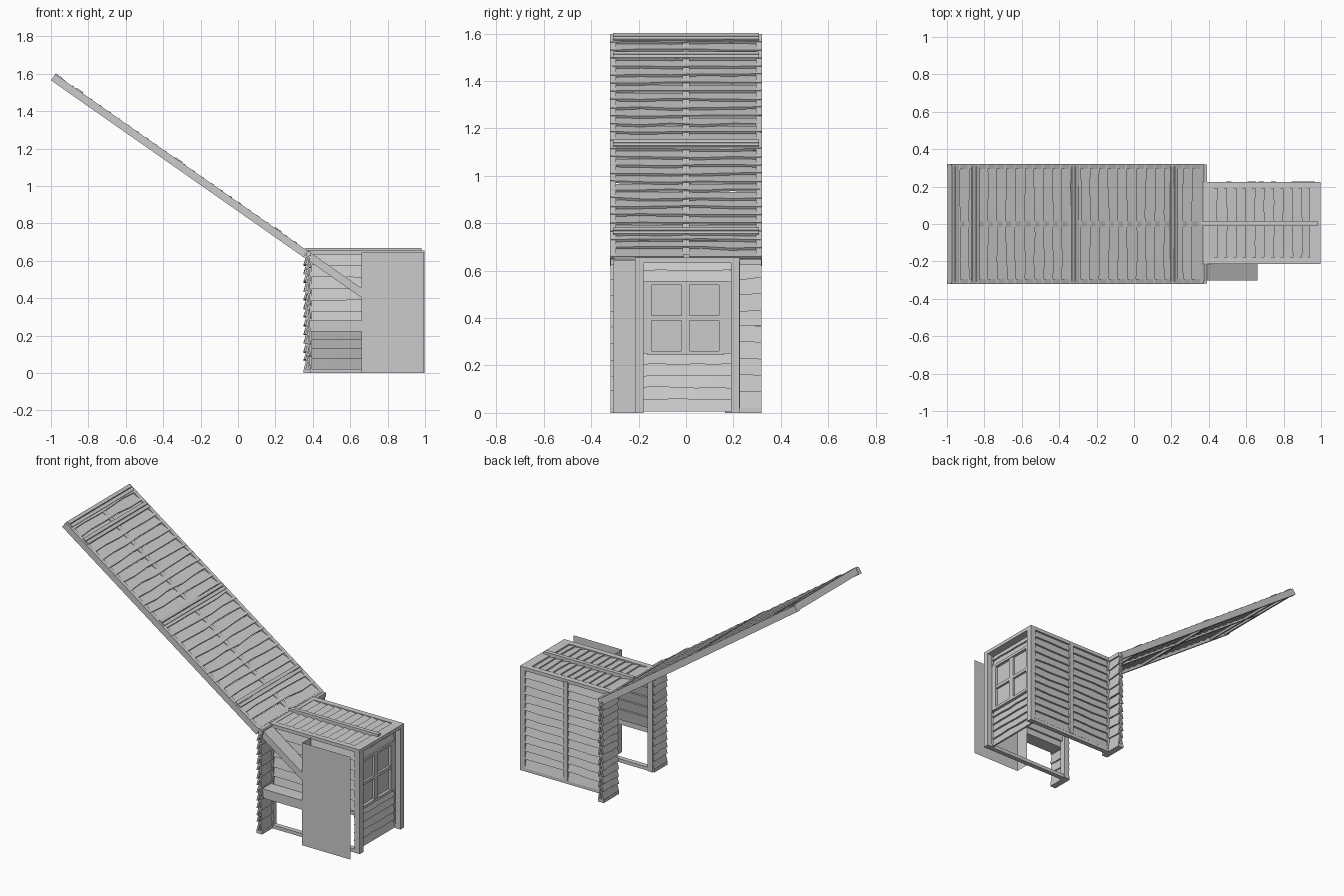
import bpy, bmesh, math, random
from mathutils import Vector, Matrix

if "Cube" in bpy.data.objects:
    bpy.data.objects.remove(bpy.data.objects["Cube"])

random.seed(4)
X, Y, Z = Vector((1, 0, 0)), Vector((0, 1, 0)), Vector((0, 0, 1))


def frame(origin, u, v, w):
    """Local frame: u along the boards, v across them, w outward."""
    m = Matrix((u, v, w)).transposed().to_4x4()
    m.translation = origin
    return m


def finish(name, bm):
    bmesh.ops.recalc_face_normals(bm, faces=bm.faces)
    me = bpy.data.meshes.new(name)
    bm.to_mesh(me)
    bm.free()
    ob = bpy.data.objects.new(name, me)
    bpy.context.collection.objects.link(ob)
    return ob


def loft(bm, rings):
    """Skin a list of closed rings and cap both ends."""
    vs = [[bm.verts.new(p) for p in r] for r in rings]
    n = len(vs[0])
    for a, b in zip(vs, vs[1:]):
        for i in range(n):
            bm.faces.new((a[i], a[(i + 1) % n], b[(i + 1) % n], b[i]))
    bm.faces.new(vs[0])
    bm.faces.new(vs[-1][::-1])


def boxes(name, items, m=Matrix()):
    """One object of several boxes, each (u0, u1, v0, v1, w0, w1)."""
    bm = bmesh.new()
    for a, b, c, d, e, f in items:
        loft(bm, [[m @ Vector(p) for p in ((u, c, e), (u, d, e), (u, d, f), (u, c, f))]
                  for u in (a, b)])
    return finish(name, bm)


def planks(name, m, u0, u1, v0, v1, n, w0, w1, wave=0.007):
    """Overlapping weathered boards with uneven lower edges."""
    bm = bmesh.new()
    pitch = (v1 - v0) / n
    t = (w1 - w0) * 0.45
    segs = 5 if u1 - u0 > 0.2 else 2
    for i in range(n):
        lo, hi = v0 + i * pitch, min(v0 + (i + 1.15) * pitch, v1)
        rings = []
        for k in range(segs + 1):
            u = u0 + (u1 - u0) * k / segs
            a = lo + (random.uniform(0, wave) if i else 0)
            top = w1 - random.uniform(0, 0.1) * t
            rings.append([m @ Vector(p) for p in
                          ((u, a, top - t), (u, hi, w0), (u, hi, w0 + t), (u, a, top))])
        loft(bm, rings)
    return finish(name, bm)


# Main hut extents
X0, X1, Y0, Y1, H = 0.36, 0.998, -0.215, 0.225, 0.655

# Corner posts and rails
boxes("hut_posts", [(x, x + 0.035, y, y + 0.035, 0, H - 0.02)
                    for x in (X0, X1 - 0.035) for y in (Y0, Y1 - 0.035)])
boxes("hut_bottom_rails", [(X0, X1, y, y + 0.03, 0, 0.022) for y in (Y0, Y1 - 0.03)])
boxes("roof_frame", [(X0, X1, Y0, Y0 + 0.035, H - 0.022, H),
                     (X0, X1, Y1 - 0.035, Y1, H - 0.022, H),
                     (X0, X0 + 0.035, Y0 + 0.035, Y1 - 0.035, H - 0.022, H),
                     (X1 - 0.06, X1, Y0 + 0.035, Y1 - 0.035, H - 0.022, H)])

# Roof boards with ridge strip
roof = frame((X0, Y0, H), Y, X, -Z)
roof_up = frame((X0, Y0, H - 0.02), Y, X, Z)
planks("roof_boards", roof_up, 0.03, Y1 - Y0 - 0.03, 0.03, 0.585, 11, 0, 0.019)
boxes("roof_strip", [(X0, 0.98, -0.01, 0.015, 0.64, 0.67)])

# Back wall
back = frame((X0, Y1 - 0.025, 0), X, Z, Y)
planks("back_wall_boards", back, 0.03, X1 - X0 - 0.03, 0.02, 0.635, 12, 0, 0.026)
boxes("back_wall_strip", [(0.665, 0.695, Y1 - 0.03, Y1 + 0.003, 0.02, 0.64)])

# Front wall above the low opening
front = frame((X0, Y0 + 0.028, 0), X, Z, -Y)
planks("front_wall_boards", front, 0.03, X1 - X0 - 0.03, 0.26, 0.635, 6, 0, 0.026)

# Recessed right wall with a four-pane window
WX = 0.955
right = frame((WX - 0.02, 0, 0), Y, Z, X)
planks("right_wall_lower_boards", right, -0.182, 0.19, 0.005, 0.25, 5, 0, 0.026)
planks("right_wall_upper_boards", right, -0.182, 0.19, 0.555, 0.64, 2, 0, 0.024)
boxes("window_jambs", [(WX - 0.02, WX + 0.01, -0.182, -0.165, 0.25, 0.555),
                       (WX - 0.02, WX + 0.01, 0.16, 0.19, 0.25, 0.555)])
boxes("window_frame", [(WX - 0.02, WX + 0.012, -0.165, 0.16, 0.245, 0.262),
                       (WX - 0.02, WX + 0.012, -0.165, 0.16, 0.54, 0.557),
                       (WX - 0.02, WX + 0.012, -0.165, -0.145, 0.262, 0.54),
                       (WX - 0.02, WX + 0.012, 0.14, 0.16, 0.262, 0.54),
                       (WX - 0.018, WX + 0.008, -0.02, 0.015, 0.262, 0.54),
                       (WX - 0.018, WX + 0.008, -0.145, 0.14, 0.39, 0.41)])
boxes("window_panes", [(WX - 0.012, WX - 0.006, a, a + 0.125, b, b + 0.13)
                       for a in (-0.145, 0.015) for b in (0.261, 0.41)])

# Two wing walls either side of the left doorway
left = frame((0.375, 0, 0), Y, Z, -X)
for side, a, b in (("front", -0.318, -0.185), ("back", 0.165, 0.318)):
    planks(side + "_wing_outer_boards", left, a, b, 0.015, 0.62, 13, 0, 0.025, 0.012)
    inner = frame((0.37, 0, 0), Y, Z, X)
    planks(side + "_wing_inner_boards", inner, a, b, 0.015, 0.63, 9, 0, 0.02, 0.012)
    boxes(side + "_wing_foot", [(0.35, 0.39, a, b, 0, 0.02)])
    boxes(side + "_wing_cap", [(0.365, 0.39, a, b, 0.625, 0.65)])

# Thin sheet standing in front, folded back along its left edge
bm = bmesh.new()
path = [(0.995, -0.305), (0.66, -0.305), (0.66, Y0)]
cols = [[bm.verts.new((x, y, z)) for z in (0, 0.645)] for x, y in path]
for a, b in zip(cols, cols[1:]):
    bm.faces.new((a[0], a[1], b[1], b[0]))
finish("front_sheet", bm)

# Counter shelf
boxes("counter_shelf", [(0.38, 0.66, -0.302, Y0, 0.222, 0.28)])

# Sloping brace running on from the raised flap
bm = bmesh.new()
prof = [(0.35, 0.62), (0.374, 0.654), (0.661, 0.453), (0.661, 0.403)]
loft(bm, [[(x, y, z) for x, z in prof] for y in (-0.302, Y0)])
finish("flap_brace", bm)

# Long raised flap: rails, boards, centre strip and battens
A = math.radians(35)
L = 1.35 / math.cos(A)
flap = frame((0.35, -0.32, 0.62), Y, Vector((-math.cos(A), 0, math.sin(A))),
             Vector((math.sin(A), 0, math.cos(A))))
boxes("flap_rails", [(0, 0.025, 0, L, 0, 0.04), (0.615, 0.64, 0, L, 0, 0.04),
                     (0.025, 0.615, 0, 0.02, 0, 0.04)], flap)
planks("flap_boards", flap, 0.001, 0.639, 0.01, L - 0.002, 27, 0.016, 0.043, 0.012)
boxes("flap_centre_strip", [(0.305, 0.335, 0.01, L - 0.01, 0.006, 0.037)], flap)
boxes("flap_battens", [(0.012, 0.628, v + d, v + d + 0.02, 0.004, 0.046)
                       for v in (0.195, 0.842, 1.49, 1.625) for d in (-0.022, 0.002)], flap)
